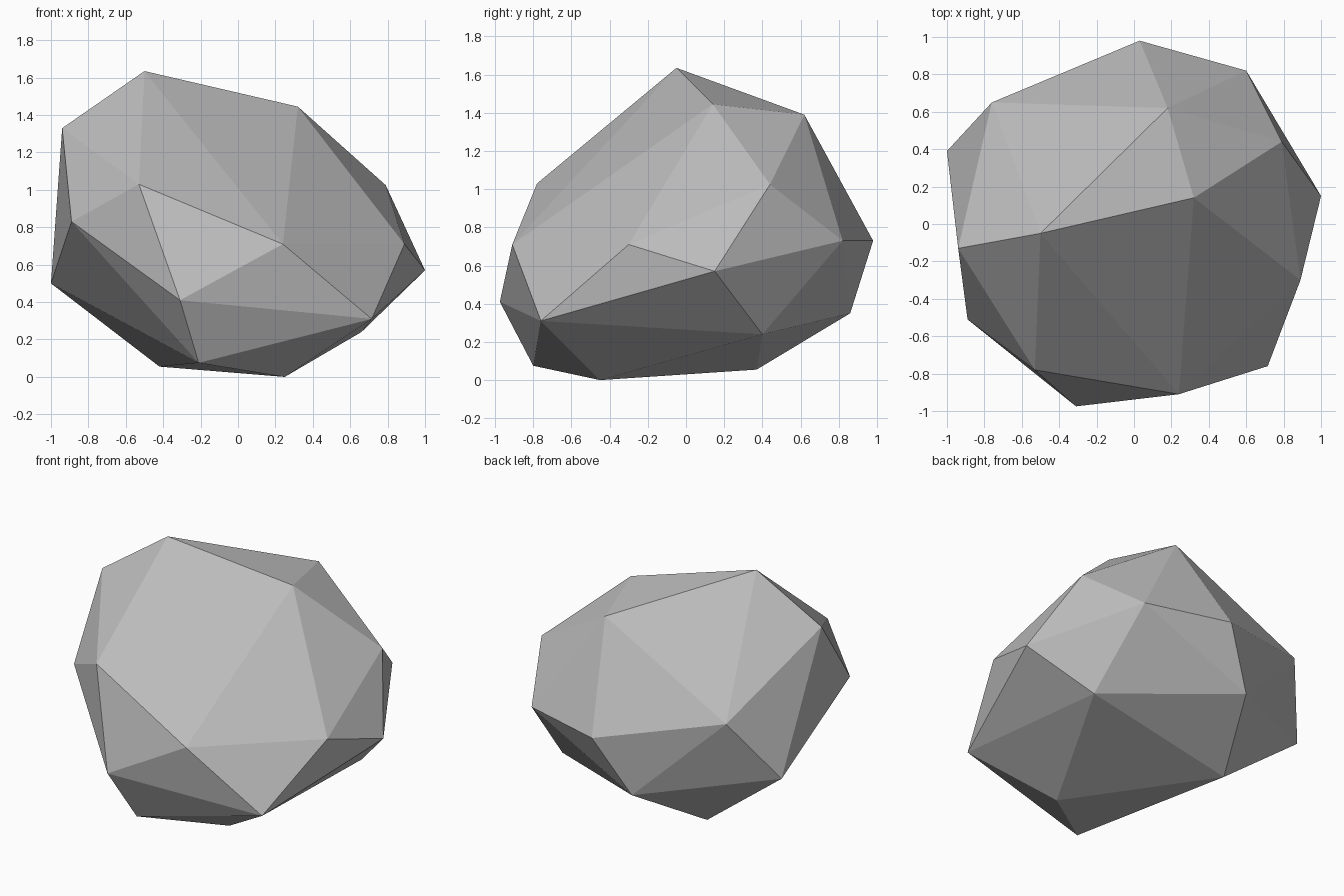
import bpy
import bmesh

# Remove the default cube only
default_cube = bpy.data.objects.get("Cube")
if default_cube:
    bpy.data.objects.remove(default_cube, do_unlink=True)


def make_material(name, colour):
    material = bpy.data.materials.new(name)
    material.use_nodes = True
    material.diffuse_color = colour
    shader = next(n for n in material.node_tree.nodes if n.type == "BSDF_PRINCIPLED")
    shader.inputs["Base Color"].default_value = colour
    shader.inputs["Roughness"].default_value = 0.9
    return material


def make_hull(name, corners, material):
    """Wrap a flat-faced convex skin around a set of corner points."""
    bm = bmesh.new()
    for corner in corners:
        bm.verts.new(corner)
    hull = bmesh.ops.convex_hull(bm, input=bm.verts[:])
    unused = set(hull["geom_interior"]) | set(hull["geom_unused"])
    spare = [v for v in unused if isinstance(v, bmesh.types.BMVert)]
    bmesh.ops.delete(bm, geom=spare, context="VERTS")
    bmesh.ops.recalc_face_normals(bm, faces=bm.faces[:])
    mesh = bpy.data.meshes.new(name)
    bm.to_mesh(mesh)
    bm.free()
    mesh.materials.append(material)
    rock = bpy.data.objects.new(name, mesh)
    bpy.context.collection.objects.link(rock)
    return rock


# Corner points of the boulder, grouped by region
crown = [(-.5, -.05, 1.635), (.32, .14, 1.445), (.18, .62, 1.39), (-.94, -.13, 1.33)]
front = [(-.53, -.78, 1.03), (.24, -.91, .71), (-.31, -.975, .41)]
left_side = [(.79, .44, 1.025), (.89, -.3, .71), (1, .15, .57), (.715, -.76, .31)]
right_side = [(-.89, -.51, .83), (-1, .39, .5), (-.76, .65, .91)]
back = [(.6, .82, .73), (.03, .98, .73), (-.19, .86, .35)]
underside = [(.66, .4, .24), (.25, -.45, 0), (-.21, -.8, .075), (-.42, .37, .055)]

stone = make_material("stone grey", (.5, .5, .5, 1))
make_hull("boulder", crown + front + left_side + right_side + back + underside, stone)
